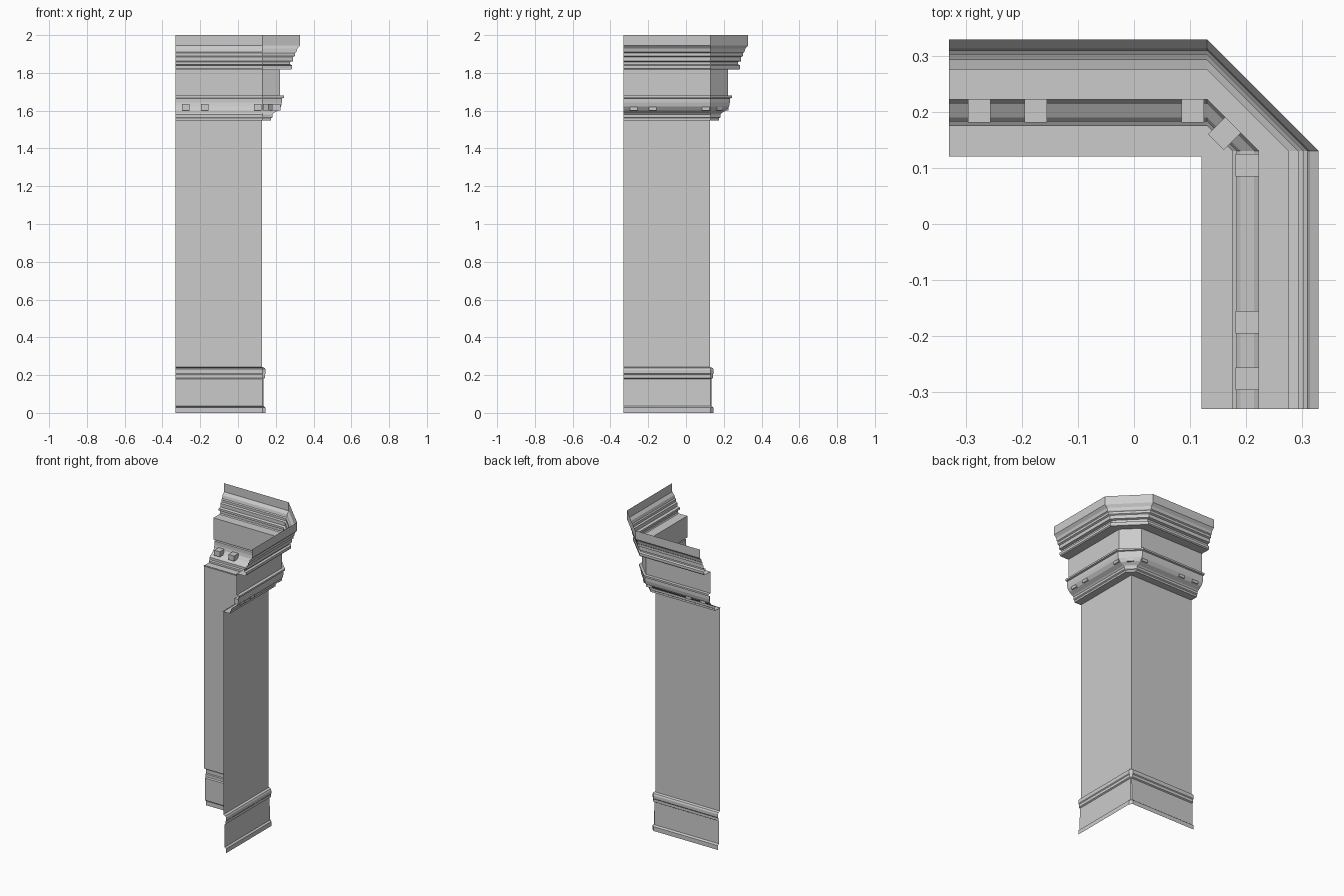
import bpy, bmesh, math
from mathutils import Matrix

if "Cube" in bpy.data.objects:
    bpy.data.objects.remove(bpy.data.objects["Cube"])

CORNER, END = 0.13, -0.33


def plan(d):
    """Plan path at distance d: two wall runs joined by a chamfered corner."""
    c = min(d, CORNER)
    return [(END, d), (c, d), (d, c), (d, END)]


def finish(name, bm):
    me = bpy.data.meshes.new(name)
    bm.to_mesh(me)
    bm.free()
    ob = bpy.data.objects.new(name, me)
    bpy.context.collection.objects.link(ob)
    return ob


def sweep(name, profile):
    """Sweep an open (distance, height) profile, listed bottom to top."""
    bm = bmesh.new()
    rows = [[bm.verts.new((x, y, z)) for x, y in plan(d)] for d, z in profile]
    for a, b in zip(rows, rows[1:]):
        for i in range(3):
            bm.faces.new((a[i], b[i], b[i + 1], a[i + 1]))
    bmesh.ops.remove_doubles(bm, verts=bm.verts, dist=1e-5)
    return finish(name, bm)


def block(name, x, y, angle):
    """Small dentil block set into the cove."""
    bm = bmesh.new()
    m = (Matrix.Translation((x, y, 1.618)) @ Matrix.Rotation(angle, 4, 'Z')
         @ Matrix.Diagonal((0.04, 0.045, 0.034, 1)))
    bmesh.ops.create_cube(bm, size=1, matrix=m)
    return finish(name, bm)


# Skirting with plinth strip and top bead
sweep("baseboard", [(0.146, 0), (0.146, 0.028), (0.136, 0.036), (0.134, 0.18),
                    (0.142, 0.185), (0.142, 0.203), (0.146, 0.208),
                    (0.146, 0.228), (0.141, 0.238), (0.127, 0.243)])

# Plain wall
sweep("wall_panel", [(0.127, 0.243), (0.127, 1.55)])

# Lower moulding with cove
sweep("lower_moulding", [(0.12, 1.548), (0.175, 1.548), (0.175, 1.56),
                         (0.183, 1.565), (0.183, 1.58), (0.19, 1.588),
                         (0.214, 1.602), (0.228, 1.622), (0.232, 1.642),
                         (0.232, 1.665), (0.243, 1.668), (0.243, 1.679),
                         (0.222, 1.679)])

# Frieze band
sweep("frieze", [(0.222, 1.679), (0.222, 1.818)])

# Crown cornice
sweep("crown_cornice", [(0.222, 1.818), (0.282, 1.818), (0.287, 1.824),
                        (0.287, 1.84), (0.275, 1.845), (0.275, 1.858),
                        (0.292, 1.862), (0.292, 1.885), (0.302, 1.89),
                        (0.302, 1.905), (0.309, 1.91), (0.314, 1.928),
                        (0.329, 1.945), (0.329, 2.0)])

# Dentil blocks along both runs and on the chamfer
for i, t in enumerate((-0.276, -0.175, 0.105)):
    block(f"dentil_back_{i}", t, 0.203, 0)
    block(f"dentil_side_{i}", 0.203, t, math.pi / 2)
block("dentil_corner", 0.162, 0.162, -math.pi / 4)
